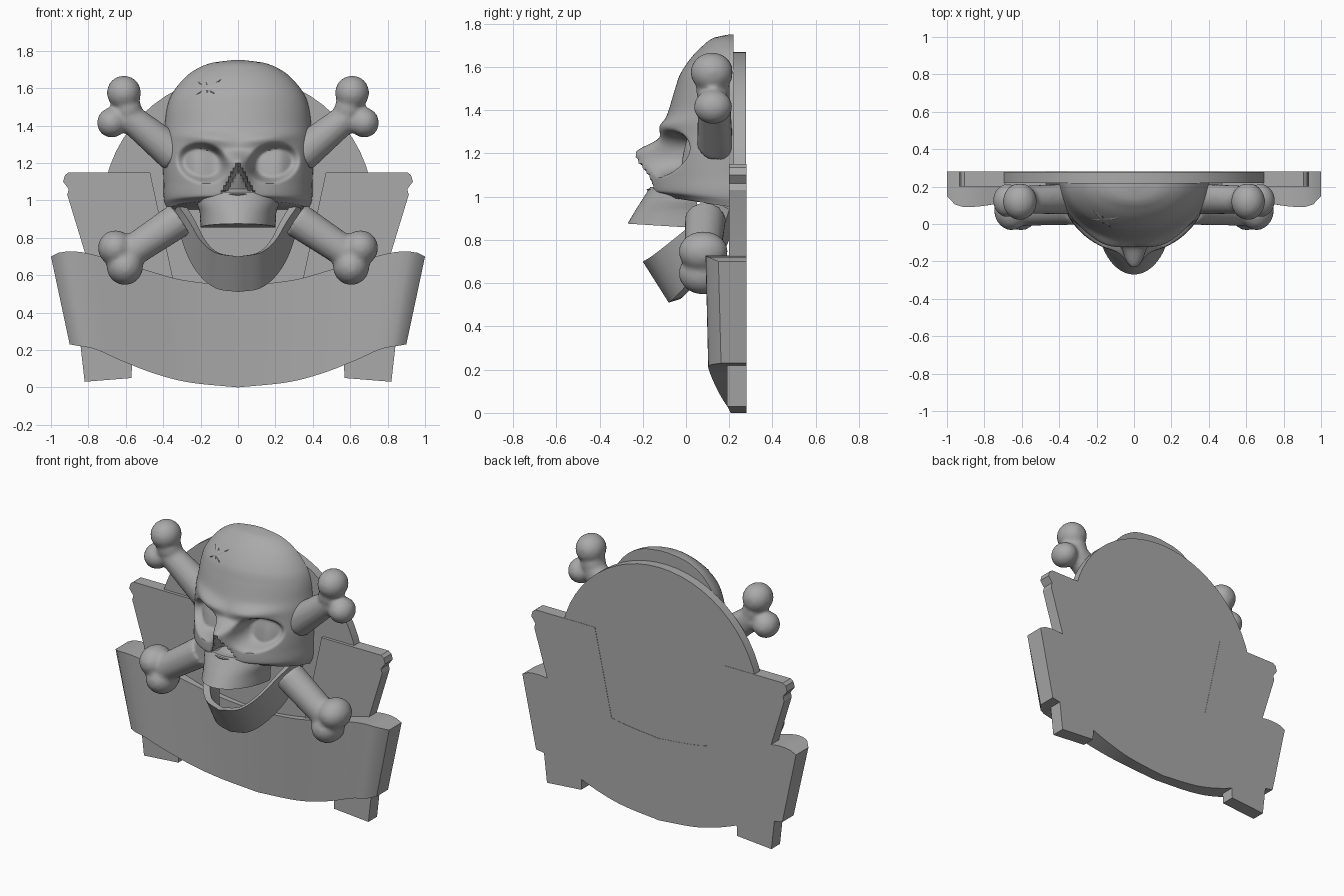
import bpy, bmesh, math
from mathutils import Vector, Matrix

if "Cube" in bpy.data.objects:
    bpy.data.objects.remove(bpy.data.objects["Cube"])

stone = bpy.data.materials.new("stone_grey")
stone.diffuse_color = (0.4, 0.4, 0.4, 1)
stone.use_nodes = True
stone.node_tree.nodes["Principled BSDF"].inputs["Base Color"].default_value = stone.diffuse_color


def finish(name, bm, angle=40):
    bmesh.ops.recalc_face_normals(bm, faces=bm.faces[:])
    me = bpy.data.meshes.new(name)
    bm.to_mesh(me)
    bm.free()
    me.materials.append(stone)
    ob = bpy.data.objects.new(name, me)
    bpy.context.collection.objects.link(ob)
    bpy.ops.object.select_all(action='DESELECT')
    ob.select_set(True)
    bpy.context.view_layer.objects.active = ob
    bpy.ops.object.shade_smooth_by_angle(angle=math.radians(angle))
    return ob


def curve(table, s):
    """Smooth interpolation of rows (key, values...) sorted by key."""
    s = min(max(s, table[0][0]), table[-1][0])
    n = len(table)
    i = max(j for j in range(n - 1) if table[j][0] <= s)
    a, b = table[i], table[i + 1]
    h = b[0] - a[0]
    t = (s - a[0]) / h
    p, q = table[max(i - 1, 0)], table[min(i + 2, n - 1)]
    out = []
    for k in range(1, len(a)):
        m0 = (b[k] - p[k]) / (b[0] - p[0]) * h
        m1 = (q[k] - a[k]) / (q[0] - a[0]) * h
        out.append((2*t**3 - 3*t*t + 1) * a[k] + (t**3 - 2*t*t + t) * m0
                   + (3*t*t - 2*t**3) * b[k] + (t**3 - t*t) * m1)
    return out


def smooth(v):
    v = min(max(v, 0), 1)
    return v * v * (3 - 2 * v)


def prism(name, pts, y0, y1, bevel=0.0):
    bm = bmesh.new()
    f = bm.faces.new([bm.verts.new((x, y0, z)) for x, z in pts])
    r = bmesh.ops.extrude_face_region(bm, geom=[f])
    bmesh.ops.translate(bm, vec=(0, y1 - y0, 0),
                        verts=[v for v in r['geom'] if isinstance(v, bmesh.types.BMVert)])
    return finish(name, bm, 30)


def loft(name, rings, angle=40):
    """Closed rings bridged in order, both ends capped."""
    bm = bmesh.new()
    vs = [[bm.verts.new(c) for c in ring] for ring in rings]
    n = len(vs[0])
    for a, b in zip(vs, vs[1:]):
        for i in range(n):
            j = (i + 1) % n
            bm.faces.new((a[i], a[j], b[j], b[i]))
    bm.faces.new(vs[0])
    bm.faces.new(vs[-1])
    return finish(name, bm, angle)


# Round backing plate
prism("back_disc", [(0.725 * math.cos(i * math.tau / 56), 0.945 + 0.725 * math.sin(i * math.tau / 56))
                    for i in range(56)], 0.22, 0.278)

# Side panels and ribbon tails
PANEL = [(0.33, 0.5), (0.47, 1.15), (0.905, 1.15), (0.925, 1.135), (0.935, 1.10),
         (0.905, 1.06), (0.913, 1.03), (0.80, 0.66), (0.78, 0.5)]
TAIL = [(0.56, 0.25), (0.57, 0.05), (0.82, 0.03), (0.845, 0.25)]
for s, side in ((-1, "left"), (1, "right")):
    prism(side + "_panel", [(s * x, z) for x, z in PANEL], 0.20, 0.28)
    prism(side + "_tail", [(s * x, z) for x, z in TAIL], 0.19, 0.28)

# Curved ribbon: columns of top z, bottom z and front depth
RIBBON = [(0, .54, 0, .195), (.3, .575, .028, .18), (.5, .63, .075, .15), (.7, .69, .145, .115),
          (.85, .725, .205, .092), (.95, .722, .222, .10), (1, .70, .23, .15)]
cols = []
for i in range(-24, 25):
    u = i / 24
    top, bot, y = curve(RIBBON, abs(u))
    cols.append([(u, y, top), (u * .9, y + .012, bot), (u * .9, .28, bot), (u, .28, top)])
loft("ribbon", cols)

# Skull: half-width and front depth by height
SKULL = [(.95, .375, -.10), (1.0, .395, -.15), (1.1, .398, -.155), (1.2, .402, -.14), (1.27, .402, -.12),
         (1.33, .40, -.105), (1.4, .392, -.08), (1.5, .378, -.05), (1.57, .352, -.025),
         (1.65, .29, .03), (1.70, .225, .08), (1.735, .14, .13), (1.75, .03, .2)]


def skull_point(z, t):
    w, f = curve(SKULL, z)
    x, c = w * math.sin(t), max(math.cos(t), 0)
    y = .22 - (.22 - f) * c
    zz = z + .05 * c * smooth((1.04 - z) / .09)
    # brow ridge and nose bridge
    dx, dz = abs(x) - .19, zz - 1.20
    y -= .03 * math.exp(-((abs(x) - .15) / .13) ** 2 - ((zz - 1.335 - .1 * dx) / .035) ** 2)
    y -= .095 * math.exp(-(x / .06) ** 2) * smooth((1.28 - zz) / .08) * smooth((zz - .95) / .25)
    # tilted eye sockets
    a, b = dx * .97 + dz * .24, dz * .97 - dx * .24
    r = math.hypot(a / .14, b / .105)
    y += .11 * smooth((1.06 - r) / .4) * (.6 + .6 * smooth((.2 - abs(x)) / .15 + .3))
    # triangular nose hole
    edge = min((1.205 - zz) * .53 - abs(x), zz - 1.035)
    y += .13 * smooth(edge / .022)
    return (x, min(y, .2199), zz)


zs = [.95 + .78 * i / 84 for i in range(85)] + [1.736, 1.742, 1.747, 1.75]
loft("skull", [[skull_point(z, math.pi * (j / 96 - .5)) for j in range(97)] for z in zs], 50)

# Upper jaw block
MUZZLE = [(0, .20, -.27, .875), (.4, .205, -.235, .935), (.75, .22, -.20, .99), (1, .215, -.165, 1.045)]
rings = []
for i in range(9):
    w, f, z = curve(MUZZLE, i / 8)
    ring = []
    for j in range(33):
        t = math.pi * (j / 32 - .5)
        ring.append((w * math.sin(t), .05 - (.05 - f) * math.cos(t),
                     z - (.02 * (1 - math.cos(t)) if i < 3 else 0)))
    rings.append(ring)
loft("upper_jaw", rings)

# Lower jaw: outer top and outer bottom points from chin to hinge
JAW = [(0, 0, -.20, .70, 0, -.08, .51), (.25, .12, -.165, .72, .12, -.055, .53),
       (.5, .20, -.08, .785, .215, .02, .61), (.75, .26, .04, .885, .285, .13, .74),
       (1, .325, .13, .98, .34, .20, .94)]
rings = []
for i in range(-16, 17):
    s = -1 if i < 0 else 1
    tx, ty, tz, bx, by, bz = curve(JAW, abs(i) / 16)
    rings.append([(s * tx, ty, tz), (s * bx, by, bz),
                  (s * bx * .86, by + .05, bz + .015), (s * tx * .87, ty + .04, tz)])
loft("lower_jaw", rings)

# Scar: thin crossed slivers following the forehead
def on_skull(x, z, lift):
    w, _ = curve(SKULL, z)
    p = skull_point(z, math.asin(x / w))
    return (p[0], p[1] - lift, p[2])


for n, (x0, z0, x1, z1) in enumerate([(-.225, 1.565, -.085, 1.65), (-.215, 1.635, -.125, 1.57),
                                      (-.17, 1.63, -.165, 1.575)]):
    d = Vector((x1 - x0, z1 - z0))
    q = Vector((-d.y, d.x)).normalized() * .009
    bm = bmesh.new()
    prev = None
    for k in range(7):
        t = k / 6
        g = math.sin(math.pi * t) + .05
        c = Vector((x0, z0)) + d * t
        row = [bm.verts.new(on_skull(c.x + q.x * m * g, c.y + q.y * m * g, .004 if m else .008)) for m in (-1, 0, 1)]
        if prev:
            for m in (0, 1):
                bm.faces.new((prev[m], prev[m + 1], row[m + 1], row[m]))
        prev = row
    finish("scar_%d" % (n + 1), bm)


# Crossed bones: shaft and two knobs fused, flat at the rear
def bone(name, s, a, b, ra, rb, knobs):
    bm = bmesh.new()
    a, b = Vector(a), Vector(b)
    d = b - a
    m = Matrix.Translation((a + b) / 2) @ d.to_track_quat('Z', 'Y').to_matrix().to_4x4()
    bmesh.ops.create_cone(bm, cap_ends=True, segments=20, radius1=ra, radius2=rb, depth=d.length, matrix=m)
    for x, y, z, r, ry in knobs:
        bmesh.ops.create_uvsphere(bm, u_segments=20, v_segments=12, radius=1,
                                  matrix=Matrix.Translation((x, y, z)) @ Matrix.Diagonal((r, ry, r, 1)))
    bmesh.ops.scale(bm, vec=(s, 1, 1), verts=bm.verts)
    for v in bm.verts:
        v.co.y = min(v.co.y, .215)
    ob = finish(name, bm)
    rm = ob.modifiers.new("fuse", 'REMESH')
    rm.mode, rm.voxel_size, rm.use_smooth_shade = 'VOXEL', .014, True
    sm = ob.modifiers.new("soften", 'SMOOTH')
    sm.factor, sm.iterations = .5, 5


for s, side in ((-1, "left"), (1, "right")):
    bone(side + "_upper_bone", s, (.33, .15, 1.24), (.59, .13, 1.45), .10, .075,
         [(.61, .12, 1.575, .092, .10), (.675, .125, 1.415, .08, .09),
          (.59, .125, 1.49, .075, .08)])
    bone(side + "_lower_bone", s, (.31, .09, .90), (.58, .075, .72), .095, .085,
         [(.655, .08, .745, .095, .115), (.605, .08, .645, .098, .115)])
